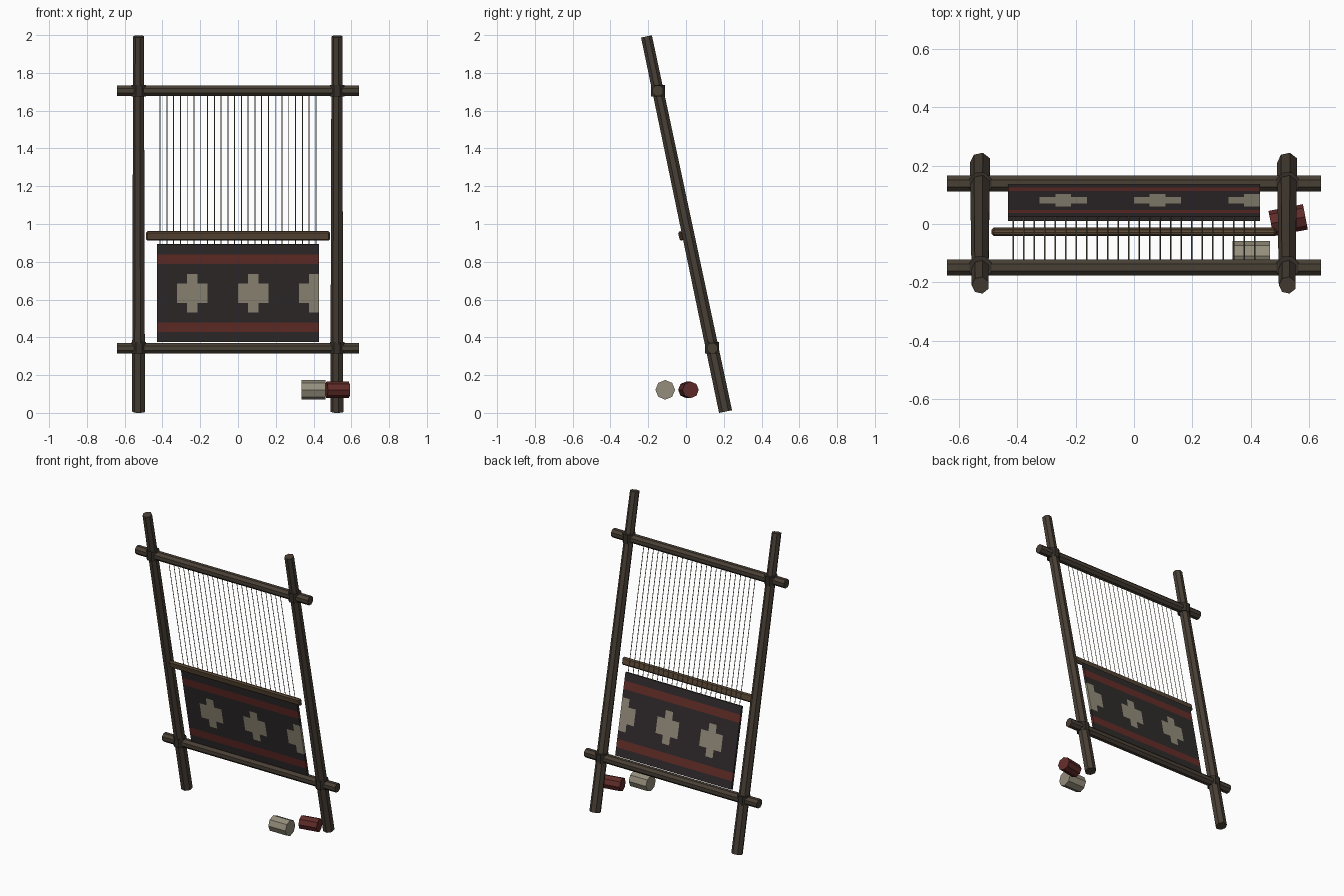
import bpy, bmesh
from math import radians, tan, cos, sin, pi
from mathutils import Matrix

if "Cube" in bpy.data.objects:
    bpy.data.objects.remove(bpy.data.objects["Cube"])

LEAN = radians(11.9)
TILT = Matrix.Rotation(LEAN, 4, 'X')   # top leans to the front


def mat(name, rgb):
    m = bpy.data.materials.new(name)
    m.diffuse_color = (*rgb, 1)
    m.use_nodes = True
    m.node_tree.nodes["Principled BSDF"].inputs["Base Color"].default_value = m.diffuse_color
    return m


wood = mat("dark_wood", (0.065, 0.05, 0.036))
lash = mat("lashing", (0.035, 0.028, 0.022))
rodwood = mat("rod_wood", (0.10, 0.063, 0.035))
dark = mat("dark_wool", (0.03, 0.024, 0.025))
red = mat("red_wool", (0.13, 0.027, 0.022))
pale = mat("pale_wool", (0.30, 0.27, 0.20))
deepred = mat("red_yarn", (0.12, 0.025, 0.022))


def plane_y(z):
    return -(z - 1.0) * tan(LEAN)


def add(name, bm, m, *mats):
    me = bpy.data.meshes.new(name)
    bm.to_mesh(me)
    bm.free()
    for k in (m, *mats):
        me.materials.append(k)
    ob = bpy.data.objects.new(name, me)
    bpy.context.collection.objects.link(ob)
    return ob


def prism(name, sides, r1, r2, depth, matrix, m, spin=0.0):
    bm = bmesh.new()
    bmesh.ops.create_cone(bm, cap_ends=True, segments=sides, radius1=r1, radius2=r2,
                          depth=depth, matrix=matrix @ Matrix.Rotation(spin, 4, 'Z'))
    return add(name, bm, m)


def at(x, y, z):
    return Matrix.Translation((x, y, z))


ALONG_X = Matrix.Rotation(pi / 2, 4, 'Y')

# Leaning posts and the lashings at each crossing
for side, sx in (("left", -0.525), ("right", 0.525)):
    prism(side + "_post", 7, 0.036, 0.03, 2.03, at(sx, 0, 1.0) @ TILT, wood, pi / 2)
    for level, z in (("lower", 0.345), ("upper", 1.705)):
        prism(f"{side}_{level}_lashing", 8, 0.041, 0.041, 0.06,
              at(sx, plane_y(z), z), lash, pi / 8)

# Cross beams
for level, z in (("lower", 0.343), ("upper", 1.705)):
    prism(level + "_beam", 8, 0.03, 0.03, 1.28, at(0, plane_y(z), z) @ ALONG_X, wood, pi / 8)

# Woven cloth: a slab of 16 x 10 cells coloured by the pattern
COLS, ROWS, W, H, T = 16, 10, 0.86, 0.527, 0.016
cloth_frame = at(0, plane_y(0.635) - 0.004, 0.635) @ TILT
bm = bmesh.new()
grid = [[bm.verts.new((-W / 2 + W * c / COLS, -T / 2, -H / 2 + H * r / ROWS))
         for c in range(COLS + 1)] for r in range(ROWS + 1)]
for r in range(ROWS):
    for c in range(COLS):
        f = bm.faces.new((grid[r][c], grid[r][c + 1], grid[r + 1][c + 1], grid[r + 1][c]))
        k = c % 6
        if r in (1, 8):
            f.material_index = 1
        elif (k == 3 and 3 <= r <= 6) or (k in (2, 4) and r in (4, 5)):
            f.material_index = 2
bm.transform(cloth_frame)
cloth = add("woven_cloth", bm, dark, red, pale)
solid = cloth.modifiers.new("thickness", 'SOLIDIFY')
solid.thickness = T
solid.offset = -1

# Warp threads
z0, z1 = 0.88, 1.70
bm = bmesh.new()
for i in range(24):
    x = -W / 2 + W * (i + 0.5) / 24
    zm = (z0 + z1) / 2
    bmesh.ops.create_cone(bm, cap_ends=True, segments=4, radius1=0.0025, radius2=0.0025,
                          depth=(z1 - z0) / cos(LEAN), matrix=at(x, plane_y(zm), zm) @ TILT)
add("warp_threads", bm, pale)

# Flattened heddle rod in front of the threads
bm = bmesh.new()
bmesh.ops.create_cube(bm, size=1, matrix=at(0, -0.027, 0.937) @ TILT
                      @ Matrix.Diagonal((0.975, 0.022, 0.05, 1)))
rod = add("heddle_rod", bm, rodwood)
bev = rod.modifiers.new("bevel", 'BEVEL')
bev.width = 0.008
bev.segments = 1

# Yarn bundles
prism("pale_yarn_bundle", 8, 0.052, 0.052, 0.127, at(0.401, -0.11, 0.122) @ ALONG_X, pale)
prism("red_yarn_bundle", 8, 0.044, 0.044, 0.12,
      at(0.527, 0.013, 0.122) @ Matrix.Rotation(radians(11), 4, 'Z') @ ALONG_X, deepred)
